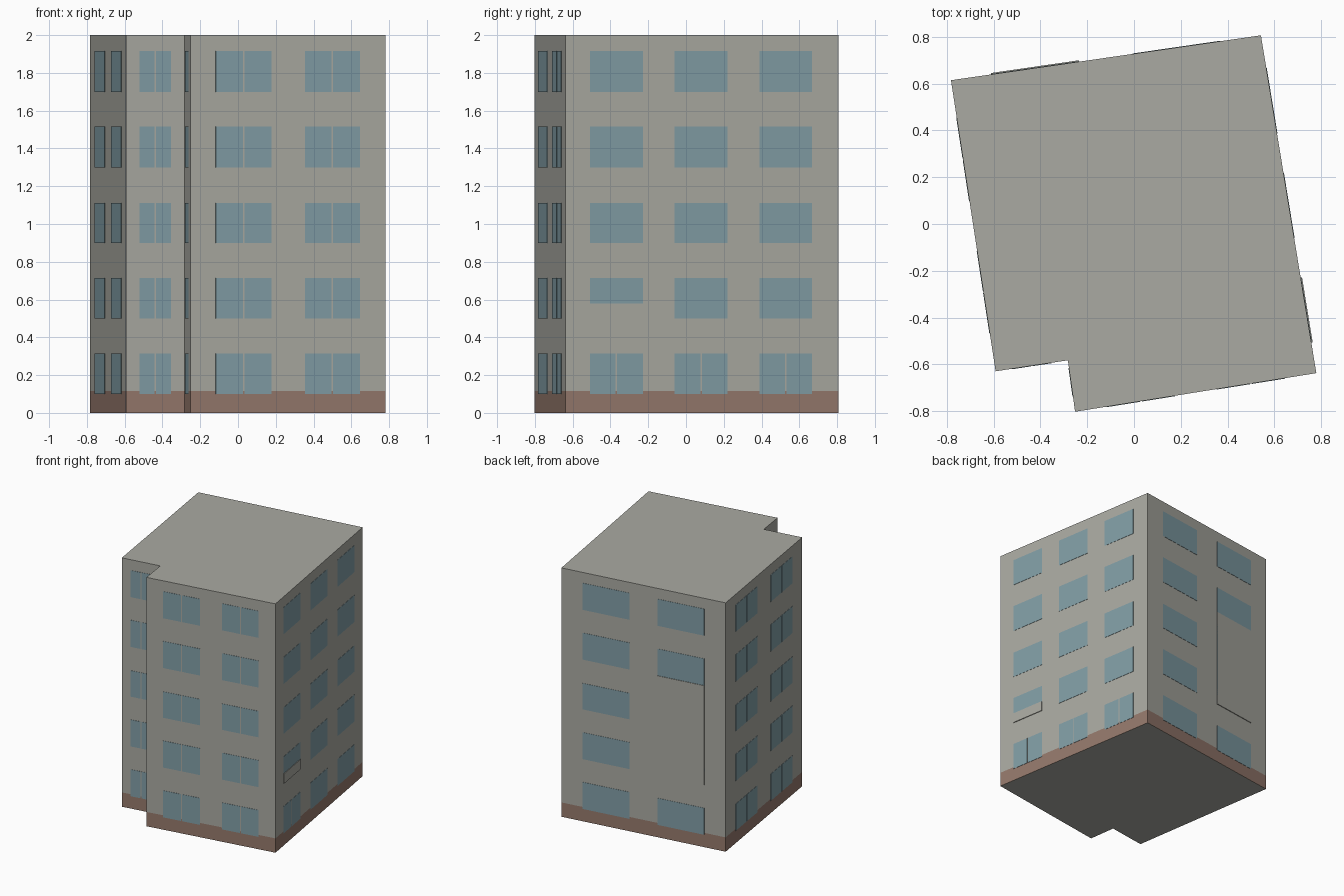
import bpy
import bmesh
from mathutils import Vector

cube = bpy.data.objects.get("Cube")
if cube:
    bpy.data.objects.remove(cube, do_unlink=True)


def make_material(name, colour):
    mat = bpy.data.materials.new(name)
    mat.use_nodes = True
    rgba = (*colour, 1)
    mat.diffuse_color = rgba
    mat.node_tree.nodes["Principled BSDF"].inputs["Base Color"].default_value = rgba
    return mat


wall_grey = make_material("wall grey", (0.40, 0.40, 0.36))
base_brown = make_material("base brown", (0.30, 0.19, 0.15))
glass_blue = make_material("glass blue", (0.22, 0.34, 0.38))

HEIGHT, BASE_TOP = 2.0, 0.115
FLOORS = [(0.10, 0.315), (0.50, 0.715), (0.90, 1.11), (1.30, 1.515), (1.70, 1.915)]
SHORT_SILL = 0.58

# Footprint corners, counter-clockwise from the back left of the plan
corners = [Vector(p) for p in ((-0.783, 0.615), (-0.592, -0.63), (-0.283, -0.583),
                               (-0.252, -0.803), (0.78, -0.638), (0.543, 0.807))]


def finish(name, bm, materials):
    mesh = bpy.data.meshes.new(name)
    bmesh.ops.recalc_face_normals(bm, faces=bm.faces)
    bm.to_mesh(mesh)
    bm.free()
    for mat in materials:
        mesh.materials.append(mat)
    obj = bpy.data.objects.new(name, mesh)
    bpy.context.collection.objects.link(obj)
    return obj


# Building body with a brown band around its foot
bm = bmesh.new()
rings = [[bm.verts.new((p.x, p.y, z)) for p in corners] for z in (0, BASE_TOP, HEIGHT)]
bm.faces.new(rings[0][::-1])
bm.faces.new(rings[-1])
for level, (low, high) in enumerate(zip(rings, rings[1:])):
    for i in range(len(corners)):
        j = (i + 1) % len(corners)
        face = bm.faces.new((low[i], low[j], high[j], high[i]))
        face.material_index = 1 if level == 0 else 0
finish("building_body", bm, [wall_grey, base_brown])


def add_plate(bm, wall, start, end, low, high, depth):
    """Thin plate on a wall, placed by fractions along the wall."""
    a, b = corners[wall], corners[(wall + 1) % len(corners)]
    along = b - a
    out = Vector((along.y, -along.x)).normalized()
    verts = []
    for offset in (-0.002, depth):
        p, q = (a + along * t + out * offset for t in (start, end))
        verts.append([bm.verts.new((*s, z)) for s, z in
                      ((p, low), (q, low), (q, high), (p, high))])
    back, front = verts
    bm.faces.new(back[::-1])
    bm.faces.new(front)
    for i in range(4):
        j = (i + 1) % 4
        bm.faces.new((back[i], back[j], front[j], front[i]))


# Window columns of each wall, and the floors whose panes are split in two
PAIR = [(0.13, 0.415), (0.587, 0.87)]
ALL, NONE = range(5), ()
walls = [
    ("left_side_windows", PAIR, ALL),
    ("recess_front_windows", [(0.23, 0.77)], ALL),
    ("recess_side_windows", [(0.15, 0.70)], NONE),
    ("front_windows", PAIR, ALL),
    ("right_side_windows", [(0.09, 0.283), (0.40, 0.593), (0.71, 0.903)], (0,)),
    ("back_windows", PAIR, NONE),
]
# Shortened windows: (wall, column, floor), each with a panel below
short = {(4, 0, 1), (5, 1, 1), (5, 1, 2), (5, 1, 3)}

panels = bmesh.new()
for wall, (name, columns, split_floors) in enumerate(walls):
    bm = bmesh.new()
    length = (corners[(wall + 1) % len(corners)] - corners[wall]).length
    gap = 0.004 / length
    for column, (start, end) in enumerate(columns):
        for floor, (low, high) in enumerate(FLOORS):
            if (wall, column, floor) in short:
                add_plate(panels, wall, start, end, low, SHORT_SILL, 0.006)
                low = SHORT_SILL
            if floor in split_floors:
                middle = (start + end) / 2
                add_plate(bm, wall, start, middle - gap, low, high, 0.002)
                add_plate(bm, wall, middle + gap, end, low, high, 0.002)
            else:
                add_plate(bm, wall, start, end, low, high, 0.002)
    finish(name, bm, [glass_blue])

# Raised panels under the shortened windows
finish("sill_panels", panels, [wall_grey])
